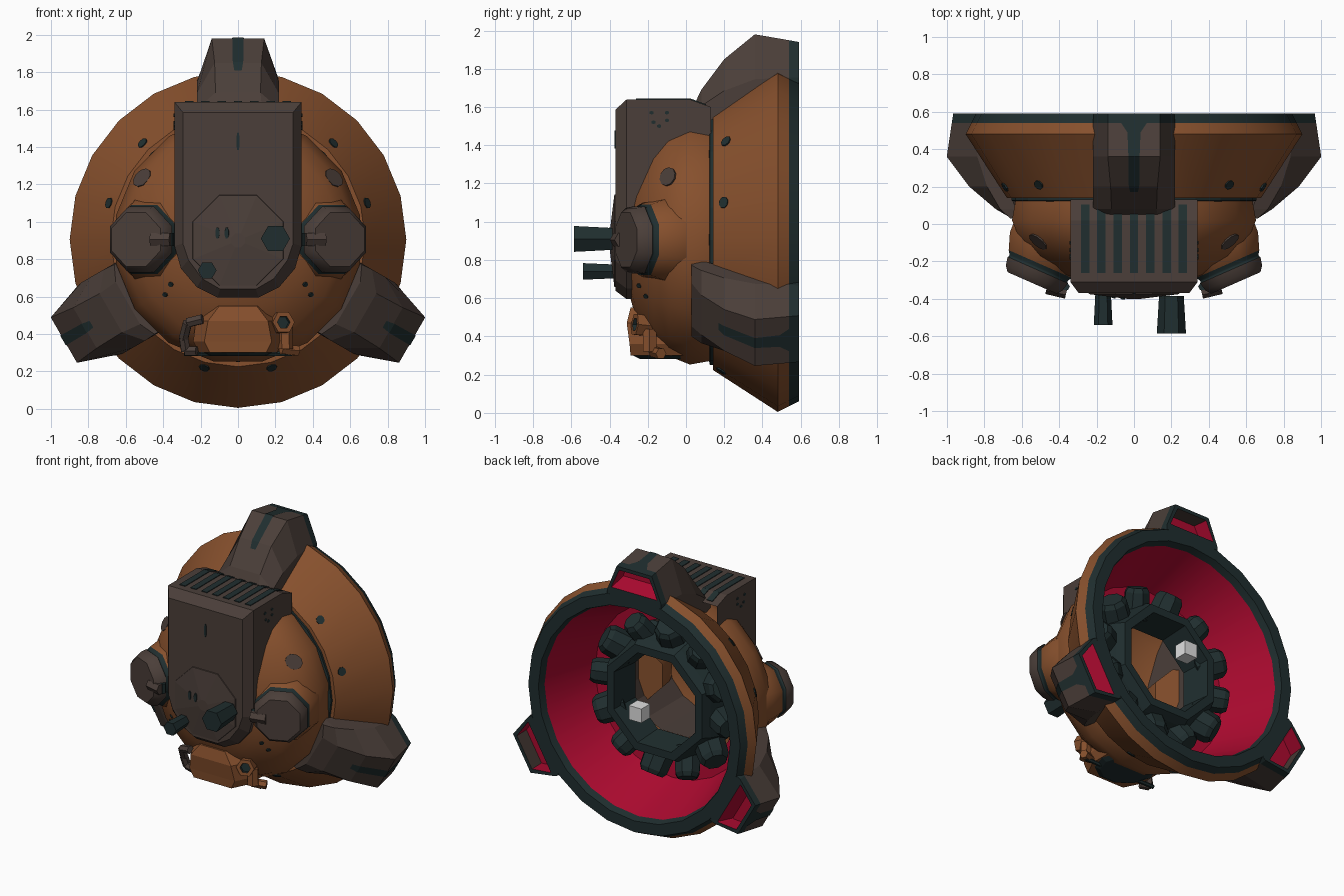
import bpy, bmesh, math
from mathutils import Vector as V
from math import sin, cos, pi, radians

if "Cube" in bpy.data.objects:
    bpy.data.objects.remove(bpy.data.objects["Cube"])

def mat(name, r, g, b):
    m = bpy.data.materials.new(name)
    m.diffuse_color = (r, g, b, 1)
    m.use_nodes = True
    m.node_tree.nodes["Principled BSDF"].inputs["Base Color"].default_value = m.diffuse_color
    return m

ORANGE = mat("rust orange", .24, .08, .026)
BROWN = mat("dark brown", .07, .049, .041)
TEAL = mat("dark teal", .014, .027, .028)
RED = mat("crimson", .42, .003, .029)
PALE = mat("pale grey", .75, .75, .75)
CZ = .905                                   # height of the dish axis

def loft(name, rings, mats, cap0=True, cap1=True, closed=True):
    """Skin equal-length rings; mats is one material or one per band."""
    n = len(rings[0])
    bands = mats if isinstance(mats, list) else [mats] * (len(rings) - 1)
    verts = [p for ring in rings for p in ring]
    faces, fm = [], []
    for i in range(len(rings) - 1):
        for j in range(n if closed else n - 1):
            k = (j + 1) % n
            faces.append((i*n + j, i*n + k, (i+1)*n + k, (i+1)*n + j))
            fm.append(bands[i])
    if cap0:
        faces.append(tuple(range(n)))
        fm.append(bands[0])
    if cap1:
        faces.append(tuple(range(len(verts) - n, len(verts))))
        fm.append(bands[-1])
    me = bpy.data.meshes.new(name)
    me.from_pydata([tuple(v) for v in verts], [], faces)
    slots = []
    for m in bands:
        if m not in slots:
            slots.append(m)
            me.materials.append(m)
    for p, m in zip(me.polygons, fm):
        p.material_index = slots.index(m)
    bm = bmesh.new()
    bm.from_mesh(me)
    bmesh.ops.recalc_face_normals(bm, faces=bm.faces)
    bm.to_mesh(me)
    bm.free()
    ob = bpy.data.objects.new(name, me)
    bpy.context.collection.objects.link(ob)
    return ob

def rev(name, prof, n, origin, axis, mats, phase=0, caps=(True, True), su=1, sv=1, spin=0):
    """Revolve (distance along axis, radius) pairs round an axis."""
    d, o = V(axis).normalized(), V(origin)
    u = V((1, 0, 0)) if abs(d.z) > .99 else d.cross(V((0, 0, 1))).normalized()
    v = u.cross(d)
    u, v = u*cos(spin) + v*sin(spin), v*cos(spin) - u*sin(spin)
    rings = [[o + d*t + u*(su*r*cos(phase + 2*pi*j/n)) + v*(sv*r*sin(phase + 2*pi*j/n))
              for j in range(n)] for t, r in prof]
    return loft(name, rings, mats, *caps)

def plate(name, loc, normal, a, b, m, n=8, spin=0):
    return rev(name, [(-.004, 1), (.005, 1)], n, loc, normal, m, pi/n, su=a, sv=b, spin=spin)

def rod(name, a, b, r, m, n=6):
    return rev(name, [(0, r), ((V(b) - V(a)).length, r)], n, a, V(b) - V(a), m)

def smooth(ob, deg=32):
    bpy.ops.object.select_all(action='DESELECT')
    ob.select_set(True)
    bpy.context.view_layer.objects.active = ob
    bpy.ops.object.shade_smooth_by_angle(angle=radians(deg))

AX = (0, 0, CZ)
# dish: orange outside, teal rim, crimson inside
smooth(rev("dish", [(.13, .5), (.14, .62), (.14, .68), (.48, .9), (.54, .87), (.59, .845), (.59, .765), (.54, .75),
                    (.15, .62), (.14, .5)],
           24, AX, (0, 1, 0), [TEAL, ORANGE, ORANGE, ORANGE, TEAL, TEAL, TEAL, RED, RED], caps=(False, False)))
# head shell, open at the back, with a dark seam against the dish
smooth(rev("head_shell", [(.13, .645), (.02, .665), (-.09, .62), (-.17, .55), (-.27, .39), (-.32, .2), (-.33, .05)],
           16, AX, (0, 1, 0), ORANGE, pi/16, caps=(False, True)))
rev("neck_seam", [(.12, .63), (.125, .655), (.142, .655), (.142, .61)], 24, AX, (0, 1, 0), TEAL, caps=(False, False))

# inner collar with a ring of knobs
rev("inner_collar", [(.14, .33), (.36, .35), (.36, .41), (.3, .44), (.13, .5), (.14, .33)], 8, AX, (0, 1, 0),
    TEAL, pi/8, caps=(False, False))
for i in range(12):
    a = 2*pi*i/12 + .12
    R = V((cos(a), 0, sin(a)))
    s = .1 if i % 2 else .085
    rev("knob", [(-.1, s*1.1), (.08, s), (.11, s*.8)], 8, V(AX) + R*.46 + V((0, .24, 0)),
        R*.85 + V((0, .5, 0)), TEAL, pi/8)
rev("core_cube", [(-.05, .071), (.05, .071)], 4, (0, .53, CZ), (0, 1, 0), PALE, pi/4)

# three fins on the dish
for ang in (90, -30, 210):
    R = V((cos(radians(ang)), 0, sin(radians(ang))))
    T = V((-R.z, 0, R.x))
    P = lambda w, y, r: V(AX) + R*r + T*w + V((0, y, 0))
    sec = lambda y, ri, rs, ro, ws, wo: [P(ws, y, ri), P(ws, y, rs), P(wo, y, ro),
                                         P(-wo, y, ro), P(-ws, y, rs), P(-ws, y, ri)]
    fin = loft("fin", [sec(.03, .58, .64, .68, .215, .13), sec(.08, .6, .7, .785, .22, .12),
                       sec(.2, .66, .78, .945, .22, .125), sec(.36, .78, .84, 1.075, .22, .14),
                       sec(.54, .82, .85, 1.044, .22, .14), sec(.59, .82, .85, 1.035, .215, .14),
                       sec(.59, .872, .88, 1.01, .18, .12), sec(.47, .91, .92, 1.02, .17, .12)],
               [BROWN]*4 + [TEAL]*2 + [RED])
    # the outer wall of the rear pocket stays brown
    for p in fin.data.polygons:
        c = p.center - V(AX)
        if p.material_index == 2 and c.dot(R) > 1.0:
            p.material_index = 0
    # painted stripe over the ridge
    loft("fin_stripe", [[P(-w, y, r + .005), P(w, y, r + .005)] for y, r, w in
                        ((.17, .9, .02), (.2, .945, .028), (.36, 1.075, .03), (.49, 1.053, .035), (.55, 1.042, .075))],
         TEAL, False, False, closed=False)

# face box with chamfered front
half = [(.34, 0), (.34, .87), (.305, .75), (.22, .65), (.11, .595)]
def outline(y, top, inset):
    k = 1 - inset/.34
    pts = [(x*k, top if i == 0 else z + inset*(1 if i > 1 else .3)) for i, (x, z) in enumerate(half)]
    return [V((x, y, z)) for x, z in pts] + [V((-x, y, z)) for x, z in reversed(pts)]
loft("face_box", [outline(.13, 1.6, 0), outline(.02, 1.64, 0), outline(-.31, 1.64, 0), outline(-.37, 1.585, .045)],
     BROWN, False, True)
for i in range(-3, 4):
    plate("top_vent", (i*.087, -.12, 1.64), (0, 0, 1), .032, .2, TEAL, 4)
    plate("rear_vent", (i*.087, .06, 1.6255), (0, .342, .94), .032, .065, TEAL, 4)
# eye plate, lenses and marks
rev("eye_plate", [(0, .262), (.005, .26), (.03, .04)], 8, (0, -.37, .9), (0, -1, 0), BROWN, pi/8)
rev("large_lens", [(0, .066), (.2, .078)], 6, (.2, -.385, .91), (0, -1, 0), TEAL)
rev("small_lens", [(0, .042), (.16, .05)], 6, (-.165, -.38, .74), (0, -1, 0), TEAL)
for x, y in ((-.11, -.392), (-.06, -.398)):
    plate("eye_mark", (x, y, .94), (-.1, -1, 0), .012, .032, TEAL)
plate("brow_mark", (0, -.37, 1.43), (0, -1, 0), .01, .05, TEAL)

# snout with filter underneath
def snout(z, a, b, yf):
    return [V(p) for p in ((-a, .05, z), (-a, yf + .12, z), (-b, yf, z), (b, yf, z), (a, yf + .12, z), (a, .05, z))]
loft("snout", [snout(.3, .21, .15, -.29), snout(.36, .24, .18, -.295), snout(.47, .225, .16, -.31),
               snout(.55, .14, .1, -.29)], ORANGE)
rev("snout_filter", [(0, .17), (.02, .21), (.035, .21)], 10, (0, -.08, .282), (0, 0, 1), TEAL)
rod("snout_strip", (-.29, -.15, .295), (.29, -.15, .295), .014, TEAL)
rev("snout_nozzle", [(-.1, .06), (.03, .062), (.03, .036), (.01, .034)], 6, (.235, -.24, .46),
    (.3, -.9, .1), [ORANGE, ORANGE, TEAL])
rod("nozzle_pipe", (.25, -.19, .44), (.255, -.19, .32), .04, ORANGE)
rod("nozzle_foot", (.23, -.17, .32), (.32, -.13, .31), .03, ORANGE)
pipe = [(-.19, -.27, .48), (-.27, -.25, .46), (-.29, -.2, .38), (-.28, -.18, .31), (-.22, -.2, .31)]
for a, b in zip(pipe, pipe[1:]):
    rod("side_pipe", a, b, .028, BROWN)

# mirrored parts
for s in (1, -1):
    ax = V((s*.4, -.91, 0))
    cap = V((s*.545, -.315, .905))
    smooth(rev("ear_pod", [(-.42, .215), (-.3, .24), (-.2, .235), (-.11, .2), (-.09, .185), (-.08, .185),
                           (-.075, .19), (-.03, .18), (0, .155)],
               8, cap, ax, [ORANGE]*3 + [TEAL]*3 + [BROWN]*2, pi/8), 46)
    rod("ear_hinge", cap + V((-s*.08, -.02, 0)), (s*.36, -.36, .905), .04, BROWN, 6)
    rod("ear_pivot", (s*.365, -.335, .87), (s*.365, -.335, .94), .022, TEAL)
    # brown patch and small marks on the head
    plate("head_patch", (s*.512, -.095, 1.235), (s*.62, -.65, .4), .06, .05, BROWN, 10, s*.5)
    for x, z in ((.39, .61), (.36, .665)):
        r = math.hypot(x, CZ - z)
        y = -.17 - (.55 - r)*.64
        plate("cheek_mark", (s*x, y, z), (s*x, -.42, z - CZ), .016, .013, TEAL)
    # dish spots
    for x, z in ((.51, 1.42), (.69, 1.1), (.18, .22)):
        r = math.hypot(x, z - CZ)
        y = .14 + (r - .68)*1.545
        n = V((x/r*.84, -.54, (z - CZ)/r*.84))
        plate("dish_spot", V((x*s, y, z)), (n.x*s, n.y, n.z), .028, .03, TEAL)
    # dots on the box sides
    for y, z in ((-.18, 1.57), (-.1, 1.57), (-.17, 1.52), (-.1, 1.53), (-.14, 1.5)):
        plate("box_dot", (s*.34, y, z), (s, 0, 0), .012, .01, TEAL, 6)
